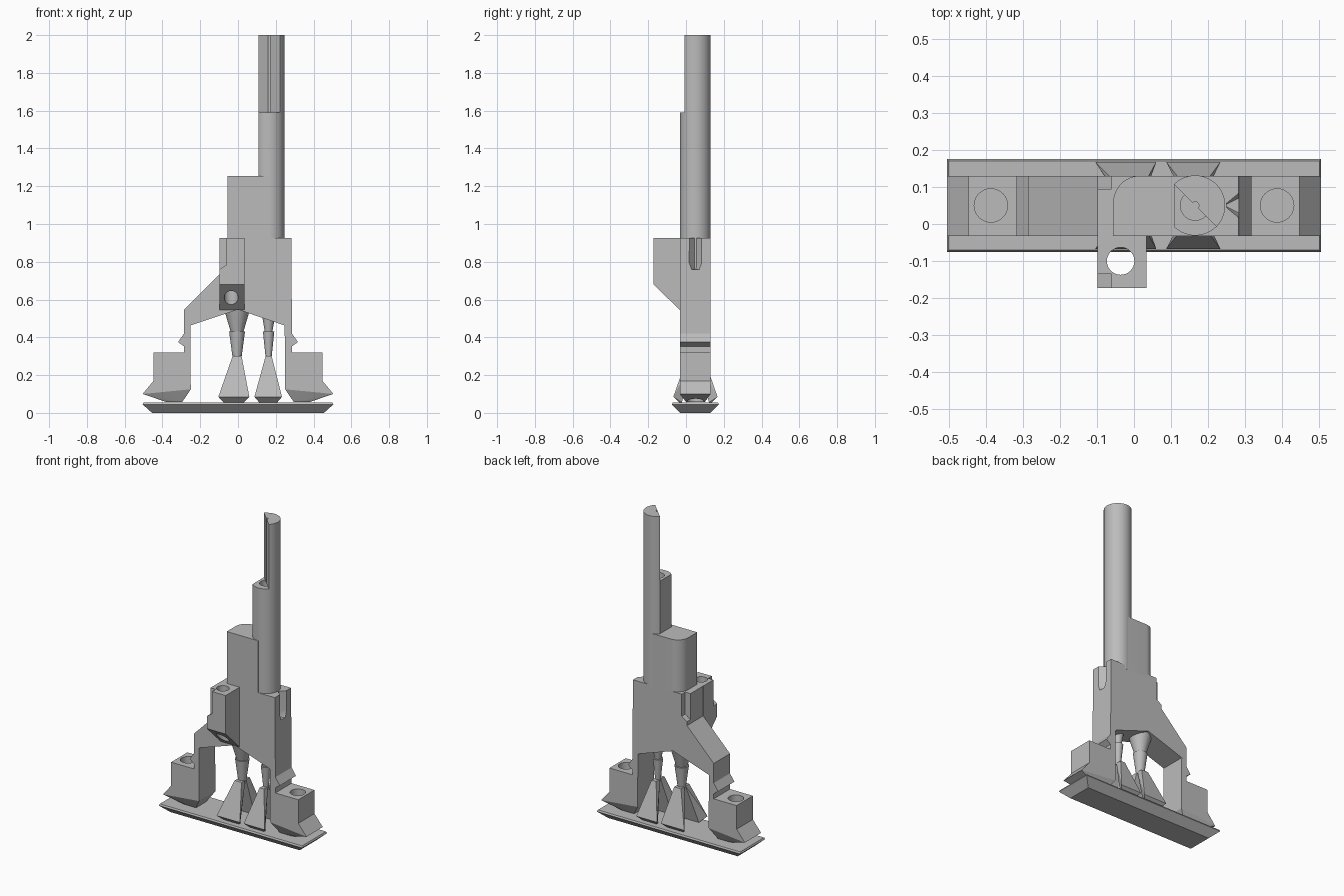
import bpy, bmesh, math
from mathutils import Vector

if "Cube" in bpy.data.objects:
    bpy.data.objects.remove(bpy.data.objects["Cube"], do_unlink=True)

grey = bpy.data.materials.new("plain grey")
grey.use_nodes = True
grey.diffuse_color = (0.5, 0.5, 0.5, 1)
grey.node_tree.nodes["Principled BSDF"].inputs["Base Color"].default_value = (0.5, 0.5, 0.5, 1)

FRONT, BACK, MID = -0.033, 0.13, 0.05   # slab depth range and centre line


def finish(name, bm):
    bmesh.ops.recalc_face_normals(bm, faces=bm.faces)
    mesh = bpy.data.meshes.new(name)
    bm.to_mesh(mesh)
    bm.free()
    mesh.materials.append(grey)
    ob = bpy.data.objects.new(name, mesh)
    bpy.context.collection.objects.link(ob)
    return ob


def prism(name, profile, axis, lo, hi):
    """Extrude a flat profile along the given axis from lo to hi."""
    def place(p):
        v = list(p)
        v.insert(axis, lo)
        return v
    bm = bmesh.new()
    face = bm.faces.new([bm.verts.new(place(p)) for p in profile])
    ext = bmesh.ops.extrude_face_region(bm, geom=[face])
    step = Vector((0, 0, 0))
    step[axis] = hi - lo
    bmesh.ops.translate(bm, vec=step, verts=[g for g in ext["geom"] if isinstance(g, bmesh.types.BMVert)])
    return finish(name, bm)


def hull(name, points):
    bm = bmesh.new()
    for p in points:
        bm.verts.new(p)
    bmesh.ops.convex_hull(bm, input=bm.verts)
    bmesh.ops.dissolve_limit(bm, angle_limit=0.01, verts=bm.verts, edges=bm.edges)
    return finish(name, bm)


def rect(x0, x1, y0, y1, z):
    return [(x, y, z) for x in (x0, x1) for y in (y0, y1)]


def arc(cx, cy, r, start, end, n=32):
    angles = [math.radians(start + (end - start) * i / n) for i in range(n + 1)]
    return [(cx + r * math.cos(a), cy + r * math.sin(a)) for a in angles]


def rod(name, x, y, r, lo, hi):
    return prism(name, arc(x, y, r, 0, 360)[:-1], 2, lo, hi)


def cut(ob, *cutters):
    for c in cutters:
        mod = ob.modifiers.new("cut", "BOOLEAN")
        mod.operation, mod.solver, mod.object = "DIFFERENCE", "EXACT", c
        bpy.context.view_layer.objects.active = ob
        bpy.ops.object.modifier_apply(modifier=mod.name)


def smooth(ob):
    bpy.ops.object.select_all(action="DESELECT")
    ob.select_set(True)
    bpy.context.view_layer.objects.active = ob
    bpy.ops.object.shade_smooth_by_angle(angle=math.radians(30))


# Base plate with sloping underside and a thin rim
hull("base_plate", rect(-0.455, 0.455, -0.03, 0.13, 0)
     + rect(-0.505, 0.505, -0.075, 0.175, 0.045)
     + rect(-0.5, 0.5, -0.07, 0.17, 0.055))

# Main slab: arch, stepped legs and central tower
leg = [(0.505, 0.10), (0.447, 0.17), (0.447, 0.32), (0.286, 0.32), (0.286, 0.352),
       (0.317, 0.375), (0.286, 0.42)]
outline = ([(-0.25, 0.125)] + [(-x, z) for x, z in leg]
           + [(-0.286, 0.545), (-0.098, 0.735), (-0.098, 0.925), (0.282, 0.925)]
           + leg[::-1] + [(0.25, 0.125), (0.247, 0.463), (0, 0.547), (-0.252, 0.463)])
body = prism("main_body", outline, 1, FRONT, BACK)

# Tapered undersides of the feet
soles, foot_drills = [], []
for side, label in ((1, "left"), (-1, "right")):
    soles.append(hull(label + "_foot_sole", [
        (side * x, y, z) for x, z, ys in
        ((0.25, 0.125, (FRONT, BACK)), (0.505, 0.10, (FRONT, BACK)),
         (0.295, 0.058, (0, 0.1)), (0.38, 0.058, (0, 0.1))) for y in ys]))
    foot_drills.append(rod("foot_drill", side * 0.386, MID, 0.045, 0.03, 0.5))

# Front bracket with a vertical bore
bracket = prism("front_bracket", [(FRONT, 0.545), (-0.172, 0.68), (-0.172, 0.925), (FRONT, 0.925)],
                0, -0.099, 0.034)
bore = rod("bore_drill", -0.036, -0.1, 0.037, 0.4, 1.1)

# Notches: corner steps on one side, pointed slot on the other
step = [(-0.12, 0.745), (-0.061, 0.785), (-0.061, 1), (-0.12, 1)]
front_step = prism("step_cutter", step, 1, -0.25, -0.135)
back_step = prism("step_cutter", step, 1, 0.095, 0.2)
slot = hull("slot_cutter", [(x, MID + w * s, z) for z, s in ((1, 1), (0.795, 1), (0.76, 0.6))
                            for x, w in ((0.25, 0.006), (0.284, 0.034), (0.3, 0.034))
                            for s in (s, -s)])
cut(body, *foot_drills, back_step, slot)
for sole, drill in zip(soles, foot_drills):
    cut(sole, drill)
cut(bracket, bore, front_step)

# Rounded shoulder beside the mast
shoulder = prism("shoulder", [(0.165, FRONT), (-0.056, FRONT)]
                 + arc(0.016, 0.058, 0.072, 180, 90, 12) + [(0.165, BACK)], 2, 0.9, 1.255)

# Mast: flat-sided lower part and diagonal half above
MAST_X, MAST_R = 0.165, 0.081
lower_mast = prism("lower_mast", arc(MAST_X, MID, MAST_R, -135, 135, 40), 2, 0.9, 1.59)
upper_mast = prism("upper_mast", arc(MAST_X, MID, MAST_R, -45, 135), 2, 1.59, 2)
socket = rod("socket_drill", MAST_X, MID, 0.04, 1.45, 1.7)
groove = rod("groove_drill", MAST_X, MID, 0.01, 1.5, 2.1)
cut(lower_mast, socket)
cut(upper_mast, groove)


# Hanging nozzles: two tapered stages over a pair of splayed blades
def nozzle(label, x, radii, blade_x, top_w, wide):
    bm = bmesh.new()
    for (z0, z1), (r0, r1) in zip(((0.295, 0.43), (0.43, 0.58)), radii):
        ret = bmesh.ops.create_cone(bm, cap_ends=True, segments=32, radius1=r0, radius2=r1, depth=z1 - z0)
        bmesh.ops.translate(bm, vec=(x, MID, (z0 + z1) / 2), verts=ret["verts"])
    smooth(finish(label + "_nozzle", bm))
    for s, end in ((-1, "front"), (1, "back")):
        ring = lambda cx, w, near, far, z: rect(cx - w, cx + w, MID + s * near, MID + s * far, z)
        hull(f"{label}_{end}_blade", ring(x, top_w, 0.004, 0.042, 0.3)
             + ring(blade_x, wide, 0.117, 0.1165, 0.085)
             + ring(blade_x, wide * 0.65, 0.072, 0.085, 0.055))


nozzle("large", -0.005, ((0.024, 0.042), (0.034, 0.078)), -0.022, 0.024, 0.082)
nozzle("small", 0.162, ((0.016, 0.03), (0.02, 0.046)), 0.16, 0.016, 0.073)

# Remove cutters and shade the round parts
for helper in foot_drills + [bore, front_step, back_step, slot, socket, groove]:
    bpy.data.objects.remove(helper, do_unlink=True)
for ob in [body, bracket, shoulder, lower_mast, upper_mast] + soles:
    smooth(ob)
